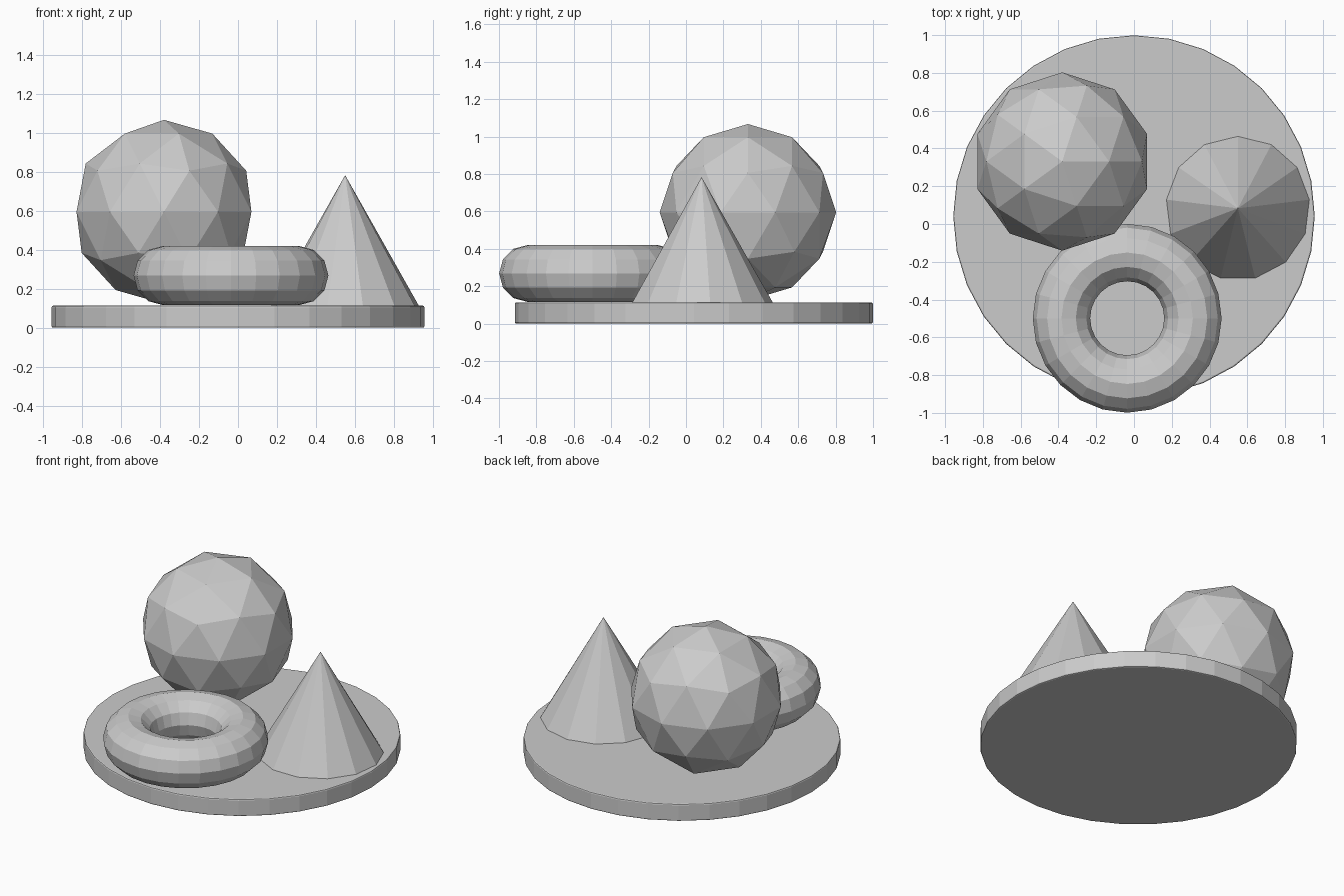
import bpy

default = bpy.data.objects.get("Cube")
if default:
    bpy.data.objects.remove(default, do_unlink=True)

grey = bpy.data.materials.new("plain_grey")
grey.use_nodes = True
colour = (0.6, 0.6, 0.6, 1)
grey.diffuse_color = colour
grey.node_tree.nodes["Principled BSDF"].inputs["Base Color"].default_value = colour

BASE_TOP = 0.113


def finish(name):
    """Name the newest primitive, give it the grey and keep its facets flat."""
    part = bpy.context.object
    part.name = part.data.name = name
    part.data.materials.append(grey)
    bpy.ops.object.shade_flat()
    return part


# Round base with a narrow bevelled rim
bpy.ops.mesh.primitive_cylinder_add(
    vertices=32, radius=0.957, depth=BASE_TOP, location=(0, 0.042, BASE_TOP / 2))
base = finish("round_base")
rim = base.modifiers.new("rim_bevel", "BEVEL")
rim.width = 0.008
rim.segments = 2
rim.limit_method = "ANGLE"

# Faceted ball
bpy.ops.mesh.primitive_ico_sphere_add(
    subdivisions=2, radius=0.472, location=(-0.38, 0.331, 0.595))
finish("faceted_ball")

# Cone
height = 0.67
bpy.ops.mesh.primitive_cone_add(
    vertices=13, radius1=0.381, depth=height,
    location=(0.55, 0.083, BASE_TOP + height / 2))
finish("cone")

# Ring lying flat
bpy.ops.mesh.primitive_torus_add(
    major_segments=24, minor_segments=12, major_radius=0.348, minor_radius=0.152,
    location=(-0.036, -0.499, 0.268))
finish("ring")
